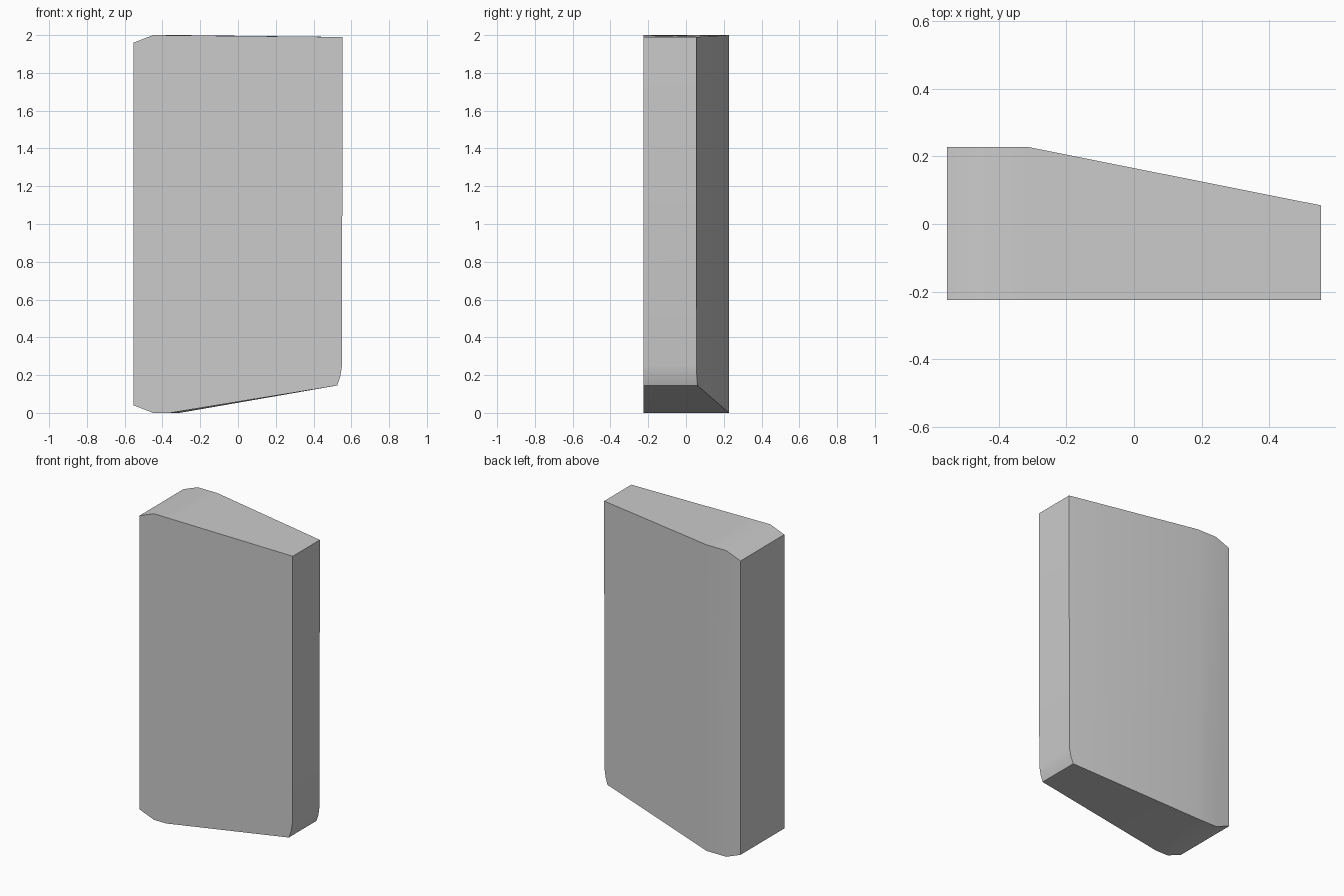
import bpy, bmesh, math

if "Cube" in bpy.data.objects:
    bpy.data.objects.remove(bpy.data.objects["Cube"])

# Front outline (x, z), counter-clockwise from the lower left corner
outline = [(-0.553, 0.04), (-0.45, 0.0), (-0.36, 0.0), (0.525, 0.145),
           (0.541, 0.19), (0.551, 0.25), (0.553, 1.99), (-0.31, 1.9985),
           (-0.45, 2.0), (-0.553, 1.96)]
FRONT, BACK, BEND = -0.225, 0.227, -0.31


def back_depth(x):
    """Back face is flat on the left, then tapers to the right."""
    return BACK - max(0.0, x - BEND) * (BACK - 0.055) / (0.553 - BEND)


def back_point(x, z):
    if (x, z) == (-0.36, 0.0):
        x = BEND
    if (x, z) == (BEND, 1.9985):
        z = 2.0
    return (x, back_depth(x), z)


# Wedge-shaped slab: front and back outlines joined by a rim
bm = bmesh.new()
front = [bm.verts.new((x, FRONT, z)) for x, z in outline]
back = [bm.verts.new(back_point(x, z)) for x, z in outline]
n = len(outline)
bm.faces.new(front)
for i in range(n):
    j = (i + 1) % n
    bm.faces.new((front[i], back[i], back[j], front[j]))
# Flat back strip and tapered back panel meet along the bend
bm.faces.new([back[i] for i in (0, 9, 8, 7, 2, 1)])
bm.faces.new([back[i] for i in (2, 7, 6, 5, 4, 3)])
bmesh.ops.recalc_face_normals(bm, faces=bm.faces)

mesh = bpy.data.meshes.new("tapered_slab")
bm.to_mesh(mesh)
bm.free()
slab = bpy.data.objects.new("tapered_slab", mesh)
bpy.context.collection.objects.link(slab)

# Plain grey
grey = bpy.data.materials.new("grey")
grey.diffuse_color = (0.6, 0.6, 0.6, 1)
grey.use_nodes = True
grey.node_tree.nodes["Principled BSDF"].inputs["Base Color"].default_value = grey.diffuse_color
mesh.materials.append(grey)

# Soft corners, crisp edges
bpy.context.view_layer.objects.active = slab
slab.select_set(True)
bpy.ops.object.shade_smooth_by_angle(angle=math.radians(30))
